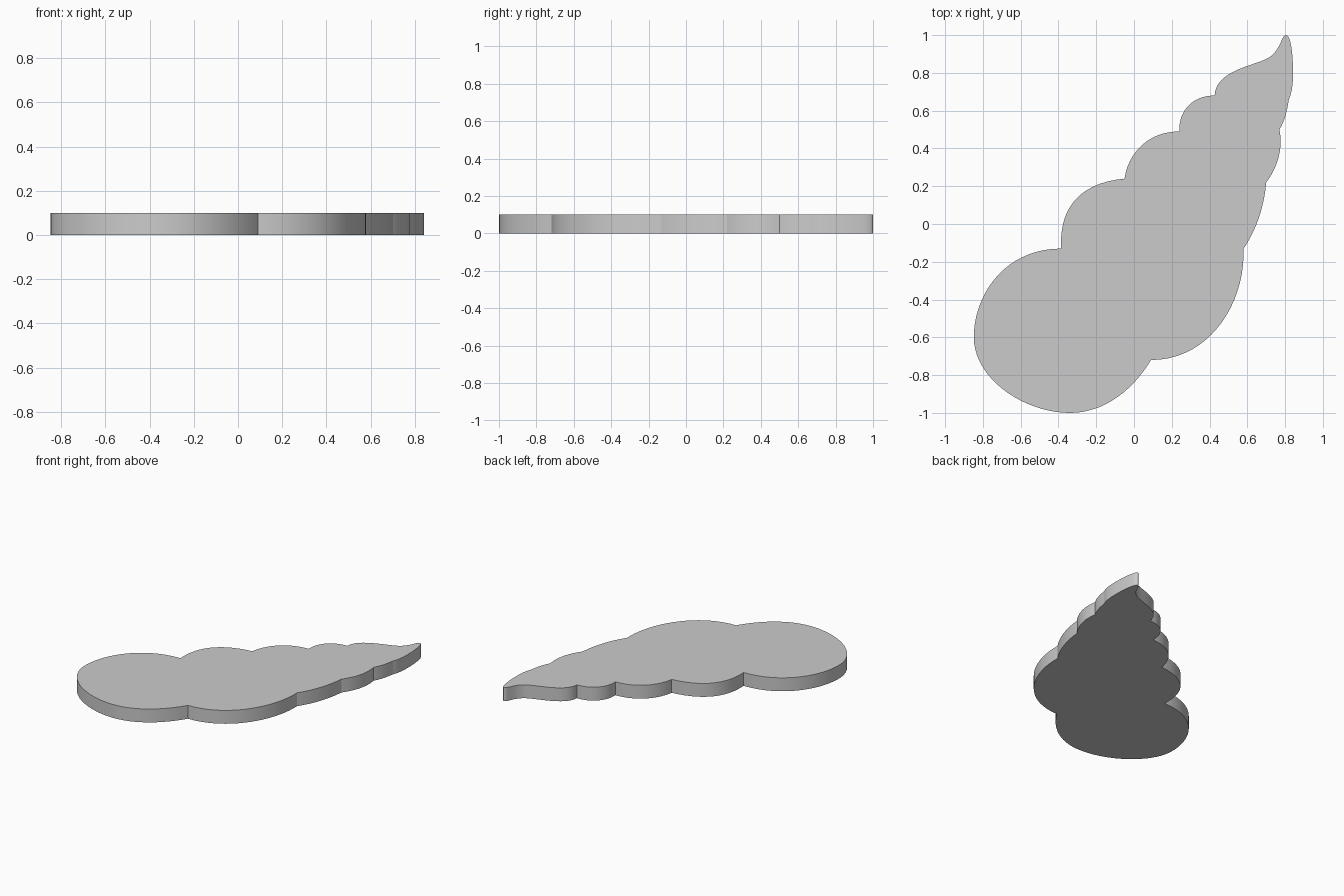
import bpy, bmesh, math
from mathutils import Vector
from mathutils.geometry import interpolate_bezier

if "Cube" in bpy.data.objects:
    bpy.data.objects.remove(bpy.data.objects["Cube"])

HEIGHT = 0.10
STEPS = 20

# Outline as cubic curves: start point, then (handle, handle, end) per arc
start = (-0.385, -0.13)
arcs = [
    # big rounded lobe at the lower left
    ((-0.68, -0.13), (-0.848, -0.37), (-0.848, -0.60)),
    ((-0.848, -0.82), (-0.58, -1.0), (-0.34, -1.0)),
    ((-0.15, -1.0), (0.0, -0.87), (0.09, -0.72)),
    # right-hand scallops up to the tip
    ((0.40, -0.72), (0.59, -0.42), (0.58, -0.13)),
    ((0.65, -0.03), (0.69, 0.10), (0.70, 0.22)),
    ((0.76, 0.30), (0.79, 0.40), (0.77, 0.50)),
    ((0.80, 0.55), (0.81, 0.60), (0.82, 0.66)),
    ((0.838, 0.70), (0.842, 0.75), (0.842, 0.80)),
    ((0.842, 0.90), (0.83, 1.0), (0.805, 1.0)),
    # left-hand scallops back down
    ((0.78, 1.0), (0.78, 0.93), (0.72, 0.885)),
    ((0.66, 0.84), (0.43, 0.82), (0.427, 0.68)),
    ((0.30, 0.68), (0.235, 0.59), (0.24, 0.49)),
    ((0.08, 0.49), (-0.03, 0.38), (-0.05, 0.24)),
    ((-0.27, 0.22), (-0.40, 0.10), (-0.385, -0.13)),
]

outline = []
p = start
for h1, h2, q in arcs:
    pts = interpolate_bezier(*(Vector((*v, 0)) for v in (p, h1, h2, q)), STEPS)
    outline += pts[:-1]
    p = q

# Flat scalloped plate: filled outline pushed upward
bm = bmesh.new()
base = bm.faces.new([bm.verts.new(v) for v in outline])
top = bmesh.ops.extrude_face_region(bm, geom=[base], use_keep_orig=True)
bmesh.ops.translate(bm, vec=(0, 0, HEIGHT),
                    verts=[g for g in top["geom"] if isinstance(g, bmesh.types.BMVert)])
bmesh.ops.recalc_face_normals(bm, faces=bm.faces)
mesh = bpy.data.meshes.new("scalloped_plate")
bm.to_mesh(mesh)
bm.free()

plate = bpy.data.objects.new("scalloped_plate", mesh)
bpy.context.collection.objects.link(plate)
bpy.context.view_layer.objects.active = plate
plate.select_set(True)
bpy.ops.object.shade_smooth_by_angle(angle=math.radians(25))
